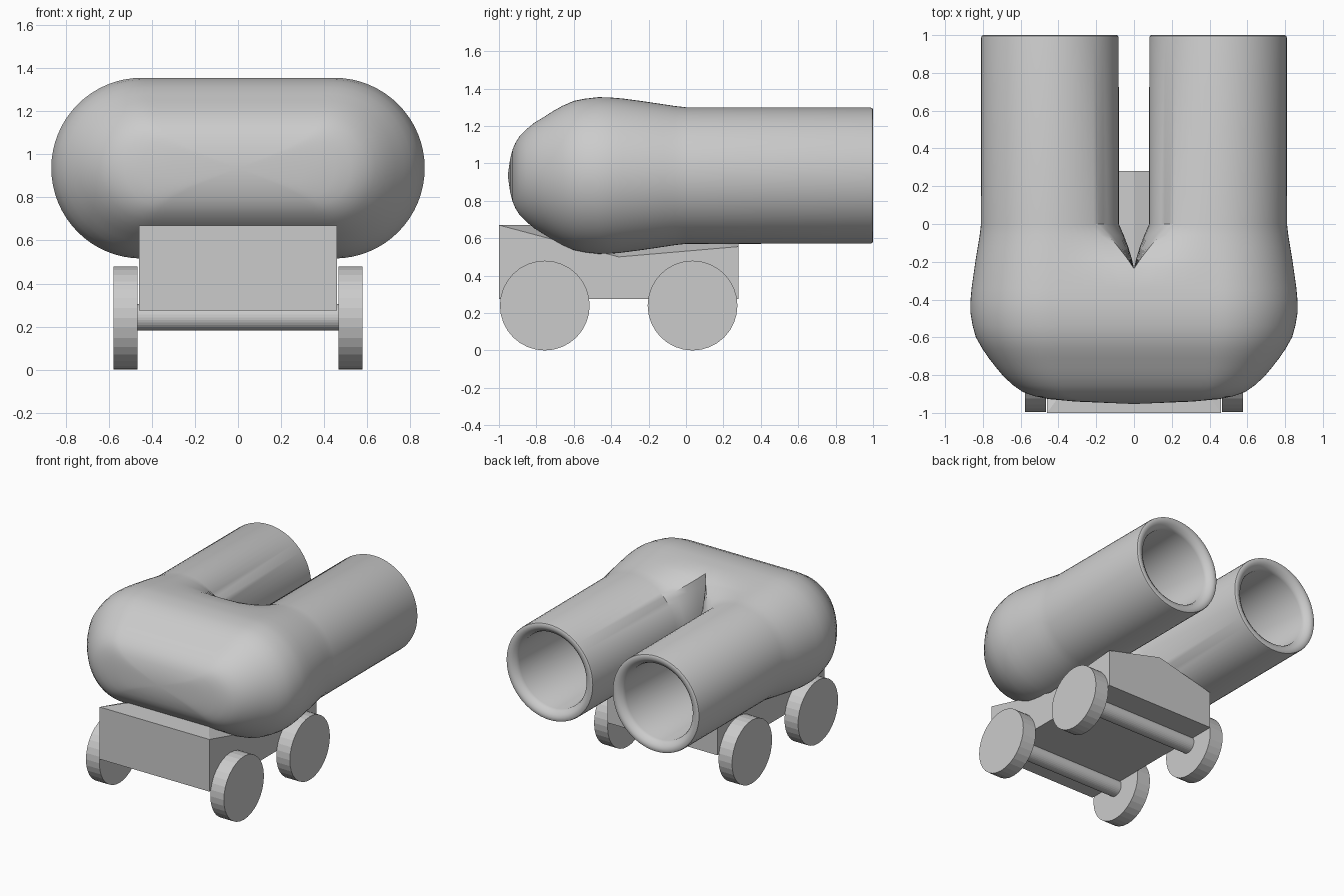
import bpy, bmesh
from math import sin, cos, pi, radians

if "Cube" in bpy.data.objects:
    bpy.data.objects.remove(bpy.data.objects["Cube"])

N = 64      # sides of a barrel
ZC = 0.935  # height of the barrel axis


def finish(name, bm, smooth=None):
    bmesh.ops.recalc_face_normals(bm, faces=bm.faces[:])
    me = bpy.data.meshes.new(name)
    bm.to_mesh(me)
    bm.free()
    ob = bpy.data.objects.new(name, me)
    bpy.context.collection.objects.link(ob)
    if smooth:
        bpy.ops.object.select_all(action='DESELECT')
        ob.select_set(True)
        bpy.context.view_layer.objects.active = ob
        bpy.ops.object.shade_smooth_by_angle(angle=radians(smooth))
    return ob


def section(bm, y, cx, r, t):
    """Ring of one half: t=0 is a circle, t=1 squares off the inner side at x=0."""
    ring = []
    for j in range(N):
        c, s = cos(2 * pi * j / N), sin(2 * pi * j / N)
        x, z = cx + r * c, r * s
        if N / 4 <= j <= 3 * N / 4:
            m = max(abs(c), abs(s))
            x += t * (cx + cx * c / m - x)
            z += t * (r * s / m - z)
        ring.append(bm.verts.new((x, y, ZC + z)))
    return ring


# Twin barrels merging into a rounded breech: half is lofted, then mirrored
# (y, centre x, radius, blend), from inside the bore, round the lip, to the nose
rings = [(0.0, .445, .285, 0), (.95, .445, .285, 0), (.975, .445, .295, 0),
         (.99, .445, .315, 0), (1.0, .445, .33, 0), (1.0, .445, .353, 0),
         (.996, .445, .361, 0), (.985, .445, .364, 0), (0.0, .445, .365, 0),
         (-.06, .445, .372, .26), (-.12, .446, .381, .52), (-.18, .447, .390, .78),
         (-.235, .447, .398, 1), (-.34, .448, .412, 1), (-.41, .448, .418, 1),
         (-.47, .447, .419, 1), (-.54, .443, .411, 1), (-.60, .438, .399, 1),
         (-.66, .430, .373, 1), (-.71, .424, .345, 1), (-.76, .417, .313, 1),
         (-.81, .405, .283, 1), (-.855, .392, .246, 1), (-.89, .378, .210, 1),
         (-.912, .35, .175, 1), (-.927, .31, .14, 1), (-.94, .22, .09, 1)]
NOTCH = 12
bm = bmesh.new()
loops = [section(bm, *r) for r in rings]
bm.faces.new(loops[0])
C = 3 * N // 8
for i, (a, b) in enumerate(zip(loops, loops[1:])):
    for j in range(N):
        k = (j + 1) % N
        if i < NOTCH or not C <= j < N - C:
            bm.faces.new((a[j], a[k], b[k], b[j]))
nose = bm.verts.new((0, -.953, ZC))
last = loops[-1]
for j in range(N):
    if not C <= j < N - C:
        bm.faces.new((last[j], last[(j + 1) % N], nose))
bmesh.ops.delete(bm, geom=[v for v in bm.verts if not v.link_faces], context='VERTS')
geo = bm.verts[:] + bm.edges[:] + bm.faces[:]
dup = bmesh.ops.duplicate(bm, geom=geo)["geom"]
for v in dup:
    if isinstance(v, bmesh.types.BMVert):
        v.co.x = -v.co.x
bmesh.ops.remove_doubles(bm, verts=bm.verts[:], dist=1e-4)
finish("twin_barrel", bm, 35)

# Cart bed: flat ridge in the middle, side edges dipping below the barrels
bm = bmesh.new()
W, Z0 = .46, .275
stations = [(-1.0, .67), (-.36, .50), (.28, .555)]
rows = [[bm.verts.new(p) for p in ((-W, y, Z0), (-W, y, z), (0, y, .67), (W, y, z), (W, y, Z0))]
        for y, z in stations]
for a, b in zip(rows, rows[1:]):
    for j in range(5):
        k = (j + 1) % 5
        bm.faces.new((a[j], a[k], b[k], b[j]))
bm.faces.new(rows[0])
bm.faces.new(rows[-1])
bmesh.ops.triangulate(bm, faces=bm.faces[:])
finish("cart_bed", bm)


def cylinder_x(name, x0, x1, y, z, r, sides=32):
    bm = bmesh.new()
    ends = [[bm.verts.new((x, y + r * cos(2 * pi * j / sides), z + r * sin(2 * pi * j / sides)))
             for j in range(sides)] for x in (x0, x1)]
    for j in range(sides):
        k = (j + 1) % sides
        bm.faces.new((ends[0][j], ends[0][k], ends[1][k], ends[1][j]))
    for e in ends:
        bm.faces.new(e)
    return finish(name, bm)


# Wheels and axles
for label, y in (("front", -.755), ("rear", .035)):
    cylinder_x(label + "_axle", -.47, .47, y, .243, .062)
    for side, s in (("left", -1), ("right", 1)):
        cylinder_x(f"{label}_{side}_wheel", s * .465, s * .578, y, .24, .24)
